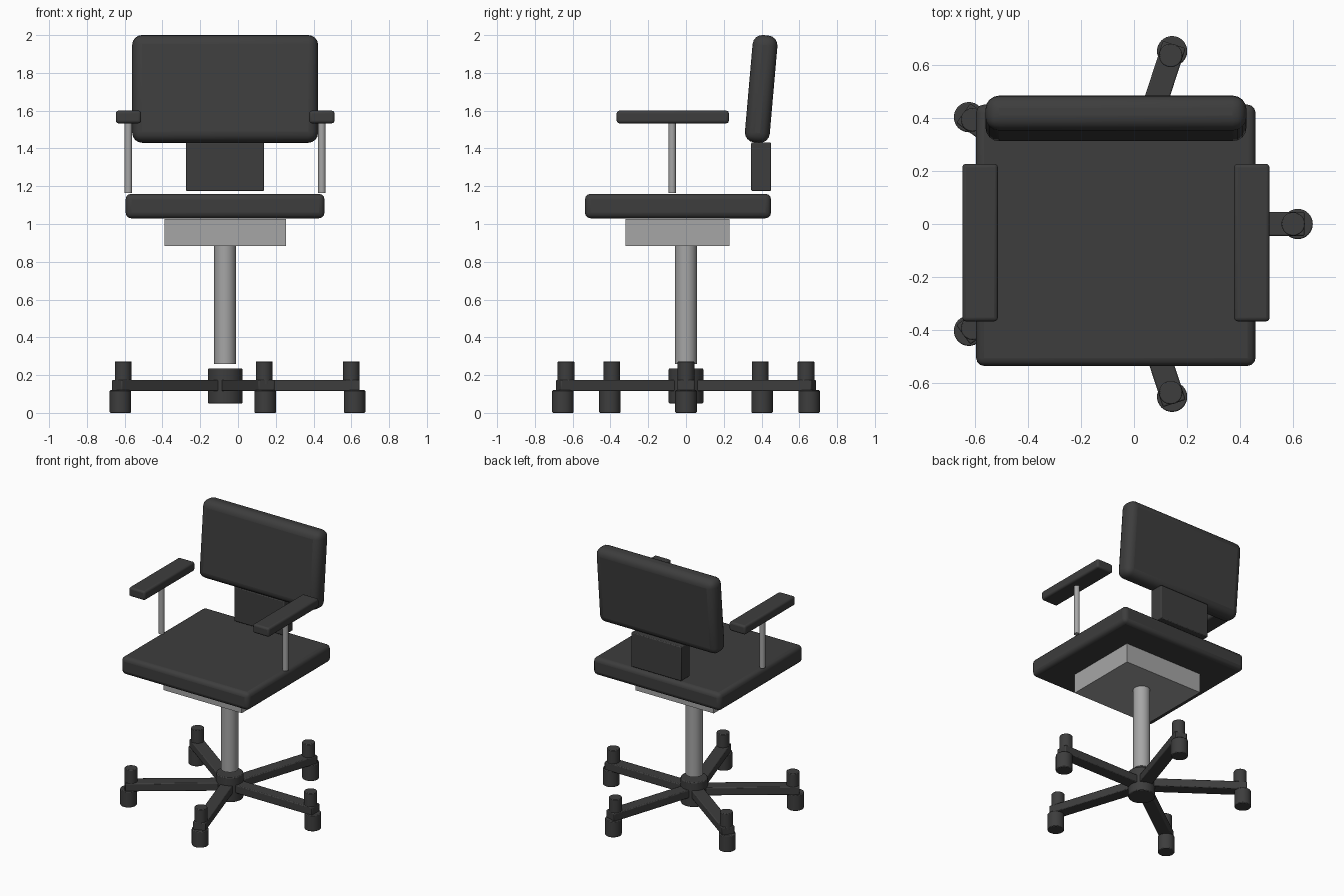
import bpy, math
from mathutils import Matrix, Vector

if "Cube" in bpy.data.objects:
    bpy.data.objects.remove(bpy.data.objects["Cube"])

CX = -0.068  # the chair's own centre line in x


def material(name, v):
    m = bpy.data.materials.new(name)
    m.diffuse_color = (v, v, v, 1)
    m.use_nodes = True
    m.node_tree.nodes["Principled BSDF"].inputs["Base Color"].default_value = m.diffuse_color
    return m


DARK = material("charcoal", 0.047)
GREY = material("metal_grey", 0.38)


def finish(ob, name, mat, bevel, segments=3):
    ob.name = name
    ob.data.materials.append(mat)
    if bevel:
        b = ob.modifiers.new("bevel", 'BEVEL')
        b.width, b.segments = bevel, segments
        b.limit_method, b.angle_limit = 'ANGLE', math.radians(40)
    bpy.ops.object.shade_smooth_by_angle(angle=math.radians(35))
    return ob


def box(name, lo, hi, mat, bevel=0.0, segments=3):
    lo, hi = Vector(lo), Vector(hi)
    bpy.ops.mesh.primitive_cube_add(size=1, location=(lo + hi) / 2)
    ob = bpy.context.object
    ob.data.transform(Matrix.Diagonal((*(hi - lo), 1)))
    return finish(ob, name, mat, bevel, segments)


def cylinder(name, x, y, z0, z1, r, mat, bevel=0.0):
    bpy.ops.mesh.primitive_cylinder_add(vertices=32, radius=r, depth=z1 - z0,
                                        location=(x, y, (z0 + z1) / 2))
    return finish(bpy.context.object, name, mat, bevel, 2)


# Seat, mechanism box and column
box("seat", (-0.595, -0.535, 1.03), (0.458, 0.45, 1.16), DARK, 0.03)
box("seat_mechanism", (-0.39, -0.32, 0.883), (0.255, 0.23, 1.027), GREY)
cylinder("column", CX, 0, 0.26, 0.885, 0.058, GREY)

# Backrest, tilted backwards, and its support
back = box("backrest", (-0.56, 0.332, 1.43), (0.424, 0.464, 2.0), DARK, 0.052, 4)
back.rotation_euler.x = math.radians(-5)
box("back_support", (-0.275, 0.345, 1.175), (0.138, 0.45, 1.432), DARK, 0.006, 2)

# Armrests on thin posts
for side, s in (("left", -1), ("right", 1)):
    x = CX + s * 0.512
    box(side + "_armrest", (x - 0.067, -0.367, 1.533), (x + 0.067, 0.227, 1.6), DARK, 0.014)
    cylinder(side + "_armrest_post", x, -0.073, 1.163, 1.535, 0.02, GREY)

# Five-legged base with castors
cylinder("base_hub", CX, 0, 0.05, 0.235, 0.092, DARK, 0.006)
for i in range(5):
    a = math.radians(72 * i)
    leg = box(f"base_leg_{i + 1}", (0.03, -0.045, 0.115), (0.711, 0.045, 0.175), DARK, 0.006, 2)
    leg.matrix_world = (Matrix.Translation((CX, 0, 0)) @ Matrix.Rotation(a, 4, 'Z')
                        @ Matrix.Translation(leg.location))
    c, s = math.cos(a), math.sin(a)
    cylinder(f"castor_{i + 1}", CX + 0.685 * c, 0.685 * s, 0, 0.12, 0.057, DARK, 0.005)
    cylinder(f"castor_cap_{i + 1}", CX + 0.668 * c, 0.668 * s, 0.15, 0.273, 0.044, DARK, 0.004)
